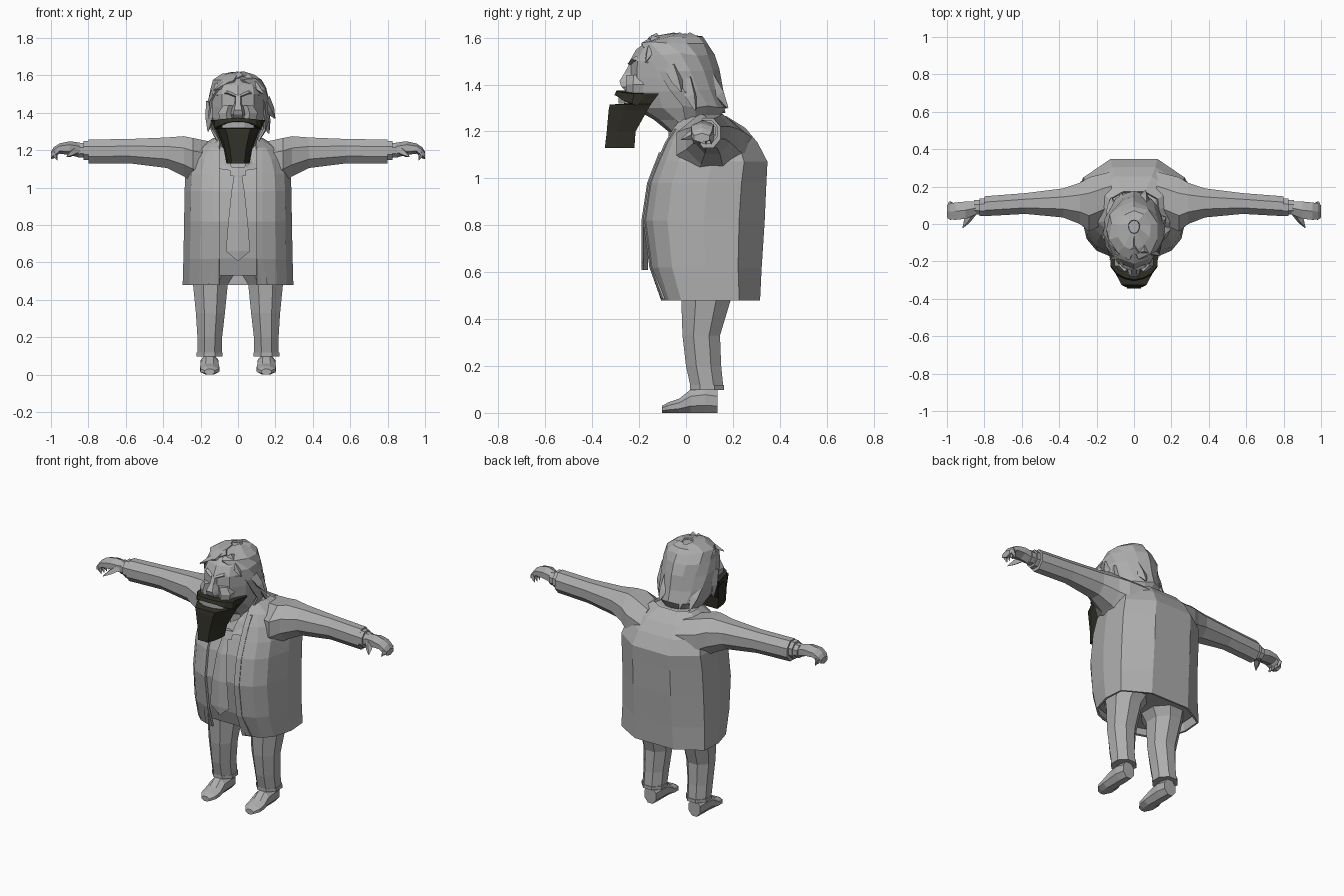
import bpy, bmesh, math, random
from mathutils import Vector

random.seed(4)


def material(name, rgb):
    m = bpy.data.materials.new(name)
    m.diffuse_color = (*rgb, 1)
    return m


GREY = material("plain grey", (0.42, 0.42, 0.42))
DARK = material("dark beard", (0.03, 0.029, 0.02))


def loft(name, rings, mat=GREY, closed=True, caps=True, mirror=False, thick=0):
    """Skin a list of equal-length point rings into one flat-shaded object."""
    bm = bmesh.new()
    vr = [[bm.verts.new(p) for p in r] for r in rings]
    n = len(rings[0])
    for a, b in zip(vr, vr[1:]):
        for i in range(n if closed else n - 1):
            j = (i + 1) % n
            bm.faces.new((a[i], a[j], b[j], b[i]))
    if caps:
        bm.faces.new(vr[0])
        bm.faces.new(vr[-1])
    bmesh.ops.remove_doubles(bm, verts=bm.verts, dist=1e-5)
    bmesh.ops.recalc_face_normals(bm, faces=bm.faces)
    me = bpy.data.meshes.new(name)
    bm.to_mesh(me)
    bm.free()
    me.materials.append(mat)
    ob = bpy.data.objects.new(name, me)
    bpy.context.collection.objects.link(ob)
    if thick:
        s = ob.modifiers.new("thickness", 'SOLIDIFY')
        s.thickness, s.offset = thick, 0
    if mirror:
        ob.modifiers.new("mirror", 'MIRROR')
    return ob


def oval(axis, pos, a0, a1, b0, b1, n=8):
    """n-sided ring filling the given extents, perpendicular to an axis."""
    k = 1 / math.cos(math.pi / n)
    pts = []
    for i in range(n):
        t = 2 * math.pi * (i + 0.5) / n
        a = (a0 + a1) / 2 + (a1 - a0) / 2 * math.cos(t) * k
        b = (b0 + b1) / 2 + (b1 - b0) / 2 * math.sin(t) * k
        pts.append({'x': (pos, a, b), 'y': (a, pos, b), 'z': (a, b, pos)}[axis])
    return pts


def spike(name, base, tip, r, mirror=False):
    """Tapered tuft from base to tip."""
    base, tip = Vector(base), Vector(tip)
    q = (tip - base).to_track_quat('Z', 'Y')
    rings = []
    for c, s in ((base, r), (base.lerp(tip, 0.55), r * 0.75), (tip, r * 0.1)):
        rings.append([c + q @ Vector((s * math.cos(t), s * math.sin(t), 0))
                      for t in (0.3, 1.9, 3.4, 5.0)])
    return loft(name, rings, mirror=mirror)


# Torso levels: height, half width, front y, back y
LEVELS = [(0.48, .29, -.10, .31), (0.62, .286, -.15, .317), (0.82, .282, -.178, .33),
          (0.98, .28, -.155, .337), (1.07, .275, -.12, .342), (1.15, .25, -.085, .30),
          (1.21, .21, -.05, .25), (1.26, .13, -.01, .17)]


def torso_ring(z, w, f, b, inset=0):
    w, f, b = w - inset, f + inset, b - inset
    d = b - f
    half = [(min(.10, .7 * w), f), (.7 * w, f + .08 * d), (.88 * w, f + .2 * d),
            (w, f + .5 * d), (.97 * w, f + .79 * d), (.45 * w, b)]
    return [(x, y, z) for x, y in half] + [(-x, y, z) for x, y in reversed(half)]


# Coat shell, open at the front, and the shirt body inside it
loft("coat", [torso_ring(*l) for l in LEVELS], closed=False, caps=False, thick=.012)
shirt = [(0.53, .288, -.12, .312)] + LEVELS[1:]
loft("shirt", [torso_ring(*l, inset=.014) for l in shirt])
# Rolled coat edges beside the opening
edge = [(.128, .485, -.10)] + [(min(.10, .7 * w), z, f) for z, w, f, b in LEVELS[1:-1]]
loft("coat_lapel", [[(x, f - .006, z), (x + .03, f + .002, z), (x + .03, f + .02, z),
                     (x, f + .012, z)] for x, z, f in edge], mirror=True)

# Tie with knot: height, half width, front y
tie = [(.61, .004, -.182), (.66, .065, -.182), (.82, .052, -.182), (.98, .035, -.158),
       (1.06, .022, -.128), (1.065, .042, -.125), (1.11, .045, -.108)]
loft("tie", [[(-w, y, z), (0, y - .008, z), (w, y, z), (0, y + .02, z)] for z, w, y in tie])
# Shirt collar wings
loft("collar", [[(.03, -.115, 1.09), (.10, -.105, 1.10), (.095, -.08, 1.11)],
                [(.05, -.075, 1.17), (.11, -.03, 1.19), (.10, -.02, 1.18)],
                [(.09, .05, 1.26), (.125, .06, 1.25), (.10, .07, 1.25)]], mirror=True)

# Sleeves, cuffs, hands: x, y range, z range
sleeve = [(.12, .02, .28, 1.02, 1.24), (.24, -.04, .25, 1.03, 1.265), (.29, .0, .22, 1.06, 1.275),
          (.38, .035, .19, 1.105, 1.268), (.58, .054, .165, 1.13, 1.26),
          (.80, .042, .148, 1.13, 1.257)]
loft("sleeve", [oval('x', *s) for s in sleeve], mirror=True)
loft("cuff", [oval('x', x, .042, .135, 1.148, 1.25) for x in (.79, .825)], mirror=True)
loft("wrist", [oval('x', x, .05, .128, 1.16, 1.238) for x in (.82, .855)], mirror=True)
hand = [(.845, .05, .12, 1.165, 1.235), (.90, .028, .12, 1.18, 1.243),
        (.955, .022, .115, 1.185, 1.232), (.985, .025, .11, 1.16, 1.212), (1.0, .035, .10, 1.155, 1.19)]
loft("hand", [oval('x', *h, n=6) for h in hand], mirror=True)
for i, y in enumerate((.035, .06, .085, .108)):
    spike("fingertip", (.985, y, 1.19), (.965, y, 1.145), .014, True)
spike("thumb", (.865, .06, 1.20), (.915, -.02, 1.165), .024, True)

# Trousers: z, x range, y range
leg = [(.57, .0, .25, -.05, .23), (.48, .055, .24, -.02, .19), (.33, .07, .225, -.015, .145),
       (.20, .085, .217, .0, .15), (.10, .087, .217, .022, .16)]
loft("trouser_leg", [oval('z', *s) for s in leg], mirror=True)
loft("trouser_hem", [oval('z', z, .083, .221, .018, .163) for z in (.098, .118)], mirror=True)
# Shoes: y, x range, z range
shoe = [(.135, .112, .192, 0, .10), (.08, .104, .20, 0, .11), (.02, .106, .198, 0, .10),
        (-.03, .10, .203, 0, .06), (-.075, .103, .20, 0, .045), (-.103, .125, .178, 0, .03)]
loft("shoe", [oval('y', *s) for s in shoe], mirror=True)

# Head and neck: z, half width, front y, back y
HEAD = [(1.13, .09, -.07, .14), (1.20, .09, -.07, .13), (1.25, .10, -.13, .13),
        (1.30, .12, -.215, .13), (1.37, .135, -.24, .12), (1.43, .14, -.235, .11),
        (1.50, .138, -.232, .10), (1.55, .125, -.205, .085), (1.59, .09, -.15, .05)]
loft("head", [oval('z', z, -w, w, f, b, 10) for z, w, f, b in HEAD])

# Hair shell wrapping the back, sides and crown, slightly ragged
HAIR = [(1.24, .10, -.10, .12, -5), (1.31, .14, -.14, .165, -10), (1.38, .157, -.18, .145, -18),
        (1.46, .158, -.22, .13, -25), (1.53, .148, -.215, .112, -45), (1.575, .128, -.195, .09, -80),
        (1.60, .085, -.14, .065, -89), (1.613, .03, -.05, .02, -90)]
rings = []
for z, w, f, b, start in HAIR:
    ring = []
    for i in range(11):
        t = math.radians(start + (180 - 2 * start) * i / 10)
        j = 1 + random.uniform(-.05, .05)
        ring.append((w * math.cos(t) * j, (f + b) / 2 + (b - f) / 2 * math.sin(t) * j,
                     z + random.uniform(-.008, .004)))
    rings.append(ring)
loft("hair", rings, closed=False, caps=False, thick=.012)
# Loose locks
for base, tip, r in [((.14, -.06, 1.47), (.197, -.02, 1.37), .035),
                     ((.13, .0, 1.42), (.165, .04, 1.29), .04),
                     ((-.14, -.06, 1.46), (-.16, -.04, 1.30), .035),
                     ((-.11, .03, 1.40), (-.12, .14, 1.27), .04),
                     ((.05, .09, 1.42), (.06, .178, 1.30), .04),
                     ((.02, -.13, 1.595), (-.13, -.19, 1.52), .03),
                     ((.04, -.13, 1.59), (.14, -.17, 1.50), .03),
                     ((-.04, .07, 1.40), (-.07, .165, 1.28), .04)]:
    spike("hair_lock", base, tip, r)

# Face details: nose, brows, ears, mouth
loft("nose", [[(-w, -.21, z), (-w * .5, y, z), (w * .5, y, z), (w, -.21, z)]
              for z, w, y in ((1.365, .035, -.25), (1.39, .05, -.275), (1.415, .042, -.284),
                              (1.45, .025, -.262), (1.50, .025, -.235))])
loft("brow", [[(x, -y, z), (x, -y - .018, z + .008), (x, -y, z + .02)] for x, y, z in
              ((.012, .232, 1.48), (.06, .215, 1.50), (.115, .145, 1.485))], mirror=True)
loft("cheek", [oval('z', z, .02, .02 + w, -.24 - w * .1, -.14, 6)
               for z, w in ((1.36, .075), (1.40, .085), (1.44, .06))], mirror=True)
loft("mouth", [oval('z', z, -.085, .085, -.288, -.2, 8) for z in (1.32, 1.352)])

# Beard: z, half width, front y, back y
BEARD = [(1.13, .062, -.346, -.22), (1.20, .075, -.338, -.215), (1.29, .108, -.33, -.165),
         (1.315, .122, -.325, -.15), (1.318, .125, -.265, -.148), (1.362, .148, -.25, -.115)]
loft("beard", [[(-w, b, z), (-.85 * w, f * .6 + b * .4, z), (-.55 * w, f, z),
                (.55 * w, f, z), (.85 * w, f * .6 + b * .4, z), (w, b, z)]
               for z, w, f, b in BEARD], DARK)
# Moustache drooping at both ends: x, y, z centre, half height
loft("moustache", [[(x, y, z - h), (x, y - .02, z - h * .6), (x, y - .012, z + h), (x, y + .05, z + h)]
                   for x, y, z, h in ((0, -.285, 1.362, .012), (.05, -.275, 1.358, .012),
                                      (.095, -.25, 1.345, .02), (.125, -.21, 1.335, .026))],
     DARK, mirror=True)
